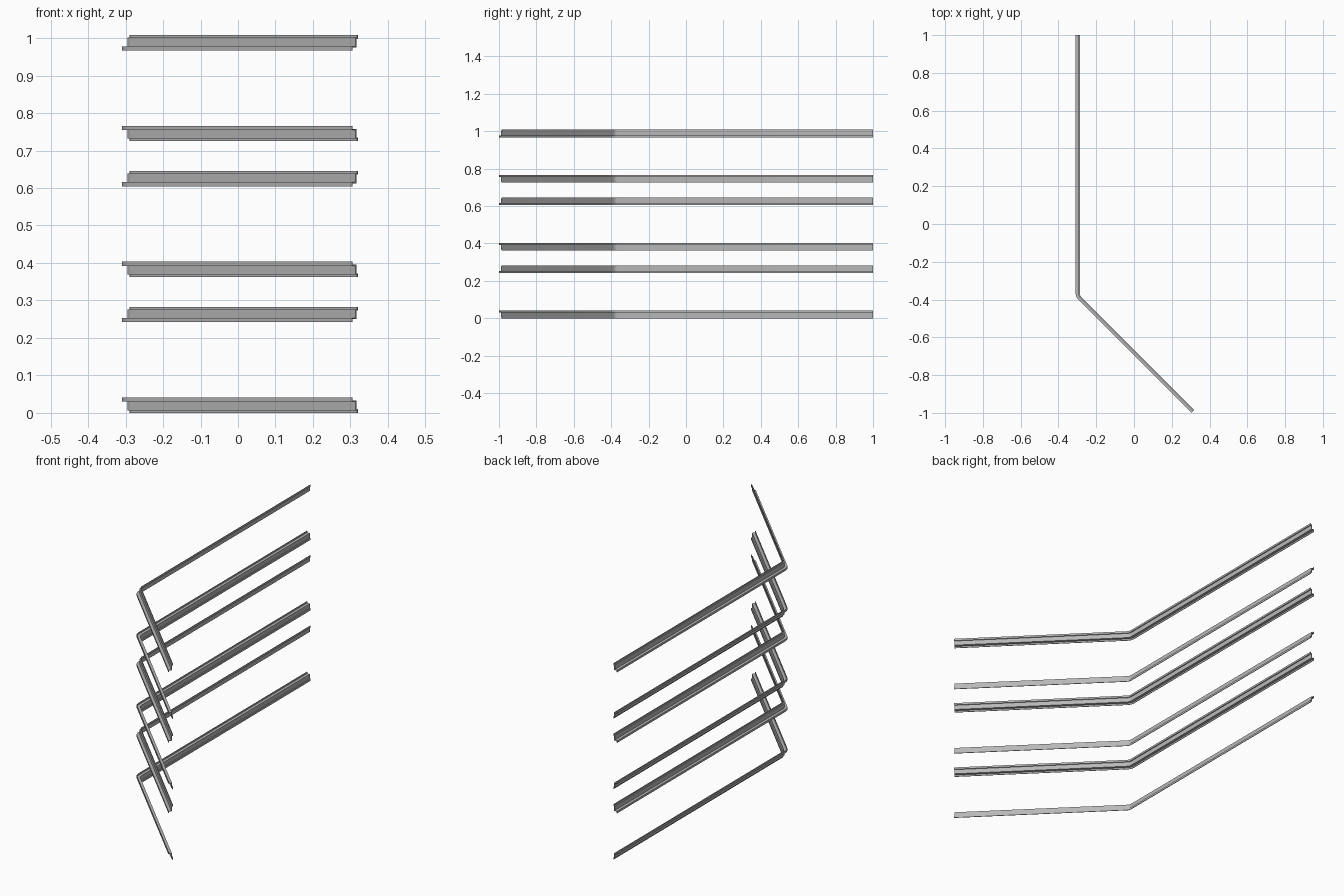
import bpy
import bmesh
from math import cos, sin, tan, pi

old = bpy.data.objects.get("Cube")
if old:
    bpy.data.objects.remove(old, do_unlink=True)

# Single grey metal
metal = bpy.data.materials.new("grey_metal")
metal.use_nodes = True
grey = (0.48, 0.48, 0.48, 1)
metal.diffuse_color = grey
metal.node_tree.nodes["Principled BSDF"].inputs["Base Color"].default_value = grey

HEIGHT = 0.041
# Folded stepped section: (distance inward from outer edge, height)
SECTION = [(0, HEIGHT), (0, 0.03), (0.014, 0.03), (0.014, 0.007),
           (0.019, 0.007), (0.019, 0), (0.022, 0), (0.022, 0.01),
           (0.017, 0.01), (0.017, 0.033), (0.003, 0.033), (0.003, HEIGHT)]

OUTER_X, CORNER_Y, RADIUS, BEND = -0.309, -0.387, 0.05, pi / 4
END = (0.304, -1.0)


def path_stations(steps=8):
    """Outer-edge points with the outward angle, along the bent rail."""
    cx = OUTER_X + RADIUS
    cy = CORNER_Y + RADIUS * tan(BEND / 2)
    stations = [(OUTER_X, 1.0, pi)]
    for i in range(steps + 1):
        a = pi + BEND * i / steps
        stations.append((cx + RADIUS * cos(a), cy + RADIUS * sin(a), a))
    stations.append((*END, pi + BEND))
    return stations


def make_rail(name, base, flipped):
    bm = bmesh.new()
    rings = []
    for x, y, a in path_stations():
        rings.append([bm.verts.new((x - d * cos(a), y - d * sin(a),
                                    base + (HEIGHT - h if flipped else h)))
                      for d, h in SECTION])
    n = len(SECTION)
    for r, s in zip(rings, rings[1:]):
        for i in range(n):
            j = (i + 1) % n
            bm.faces.new((r[i], r[j], s[j], s[i]))
    bm.faces.new(rings[0])
    bm.faces.new(rings[-1][::-1])
    bmesh.ops.recalc_face_normals(bm, faces=bm.faces)
    mesh = bpy.data.meshes.new(name)
    bm.to_mesh(mesh)
    bm.free()
    mesh.materials.append(metal)
    rail = bpy.data.objects.new(name, mesh)
    bpy.context.collection.objects.link(rail)
    bpy.ops.object.select_all(action="DESELECT")
    rail.select_set(True)
    bpy.context.view_layer.objects.active = rail
    bpy.ops.object.shade_smooth_by_angle(angle=pi / 6)


# Three facing pairs of rails, one above the other
for k in range(3):
    level = k * 0.3625
    make_rail(f"lower_rail_{k + 1}", level, False)
    make_rail(f"upper_rail_{k + 1}", level + 0.242, True)
